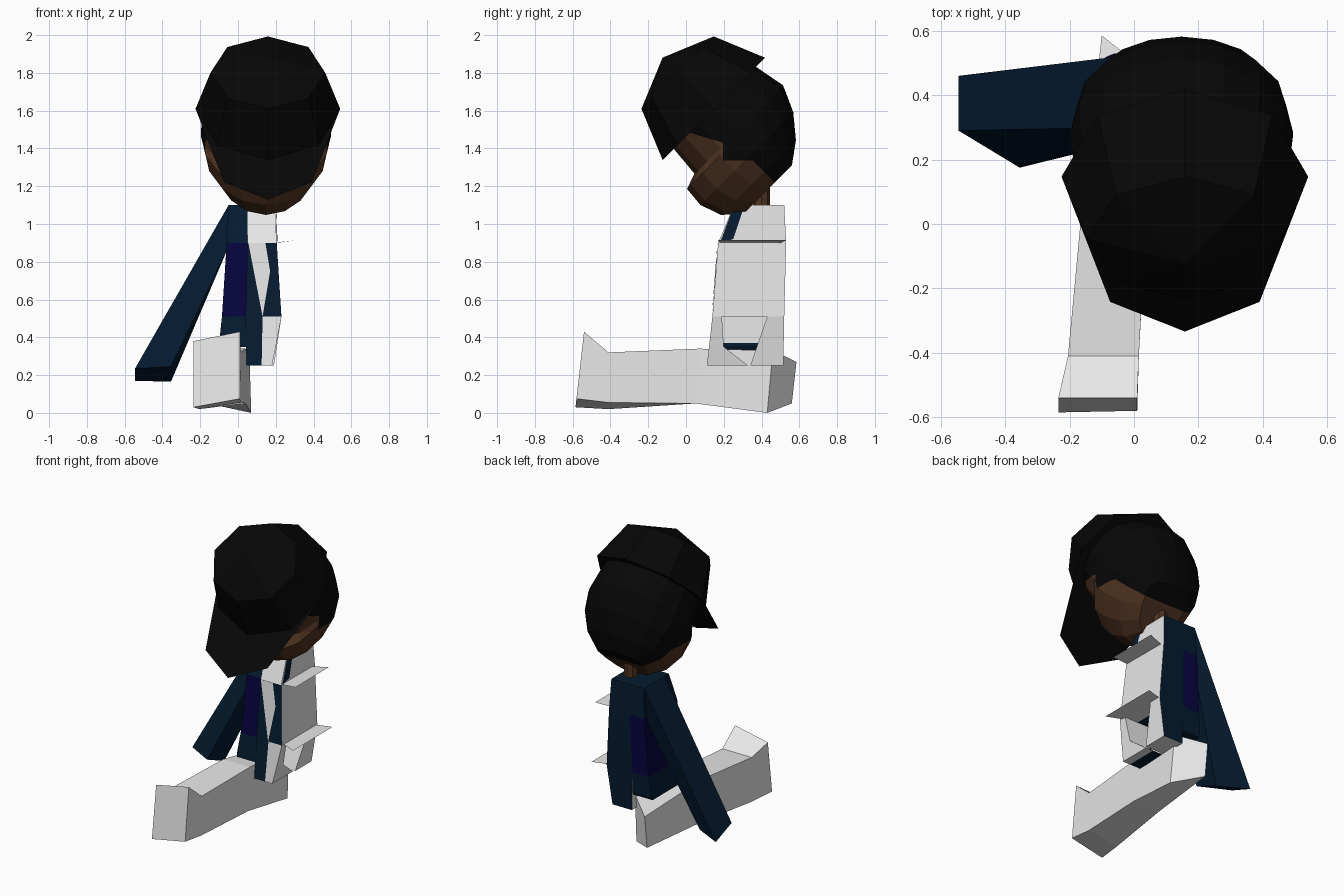
import bpy, bmesh, math
from mathutils import Vector

cube = bpy.data.objects.get("Cube")
if cube:
    bpy.data.objects.remove(cube)


def material(name, rgb):
    m = bpy.data.materials.new(name)
    m.use_nodes = True
    m.diffuse_color = (*rgb, 1)
    m.node_tree.nodes["Principled BSDF"].inputs["Base Color"].default_value = (*rgb, 1)
    return m


BLACK = material("cap black", (0.002, 0.002, 0.002))
SKIN = material("brown skin", (0.08, 0.034, 0.015))
NAVY = material("navy cloth", (0.0015, 0.011, 0.03))
PURPLE = material("purple cloth", (0.002, 0.001, 0.05))
WHITE = material("light grey cloth", (0.8, 0.8, 0.8))


def finish(name, bm, mats, rule=None):
    bmesh.ops.recalc_face_normals(bm, faces=bm.faces)
    bm.normal_update()
    if rule:
        for f in bm.faces:
            f.material_index = rule(f.calc_center_median(), f.normal)
    me = bpy.data.meshes.new(name)
    bm.to_mesh(me)
    bm.free()
    for m in mats:
        me.materials.append(m)
    bpy.context.collection.objects.link(bpy.data.objects.new(name, me))


def loft(rings):
    """Skin closed rings of equal length and close both ends."""
    bm = bmesh.new()
    rows = [[bm.verts.new(p) for p in r] for r in rings]
    n = len(rows[0])
    for a, b in zip(rows, rows[1:]):
        for i in range(n):
            j = (i + 1) % n
            bm.faces.new((a[i], a[j], b[j], b[i]))
    bm.faces.new(rows[0])
    bm.faces.new(rows[-1])
    return bm


def plate(name, points, mat):
    bm = bmesh.new()
    bm.faces.new([bm.verts.new(p) for p in points])
    finish(name, bm, [mat])


# Head frame, bowed forward by 45 degrees
S = math.sqrt(0.5)
CENTRE = Vector((0.158, 0.147, 1.61))
FWD, UP = Vector((0, -S, -S)), Vector((0, -S, S))


def head_point(x, f, u):
    return CENTRE + Vector((x, 0, 0)) + FWD * f + UP * u


# Head: rings of height, front depth, back depth and half width
profile = [(0.15, .25, .27, .28), (0, .30, .315, .33), (-.17, .315, .347, .345),
           (-.20, .40, .335, .345), (-.31, .41, .285, .325),
           (-.425, .37, .19, .26), (-.505, .28, .08, .16)]
angles = [math.tau * i / 16 for i in range(16)]
bm = loft([[head_point(w * math.cos(a) - 0.01,
                       math.sin(a) * (front if math.sin(a) > 0 else back), u)
            for a in angles] for u, front, back, w in profile])

# Hairline: cut along temple, sideburn, ear and nape, then colour by side
TEMPLE, SIDEBURN, EAR, NAPE = [(Vector((0, y, z)), Vector((0, ny, nz))) for y, z, ny, nz in (
    (.03, 1.48, .3, 1), (.195, 1.4, 1, 0), (.3, 1.335, 0, 1), (.36, 1.33, 1, 1))]
for co, no in (TEMPLE, SIDEBURN, EAR, NAPE):
    bmesh.ops.bisect_plane(bm, geom=bm.verts[:] + bm.edges[:] + bm.faces[:],
                           plane_co=co, plane_no=no)


def hair(c, n):
    temple, sideburn, ear, nape = [(c - co).dot(no) > 0
                                   for co, no in (TEMPLE, SIDEBURN, EAR, NAPE)]
    return int(temple or sideburn and (ear or nape))


finish("head", bm, [SKIN, BLACK], hair)

# Cap: eight-sided half dome with a flat brim
bm = bmesh.new()
R = 0.383
rim, mid = [[bm.verts.new(head_point(r * k * math.cos(a), r * math.sin(a), h))
             for a in (math.tau * i / 8 for i in range(8))]
            for r, h, k in ((R, 0, 1), (R * S, R * S, 1.12))]
pole = bm.verts.new(head_point(0, 0, R))
for i in range(8):
    j = (i + 1) % 8
    bm.faces.new((rim[i], rim[j], mid[j], mid[i]))
    bm.faces.new((mid[i], mid[j], pole))
bm.faces.new(rim)
finish("cap", bm, [BLACK])
plate("cap_brim", [head_point(x, f, 0) for x, f in
                   ((-R, 0), (-.232, .55), (0, .68), (.232, .55), (R, 0))], BLACK)

# Neck
bm = bmesh.new()
bmesh.ops.create_cone(bm, cap_ends=True, segments=8, radius1=0.045, radius2=0.045, depth=0.2)
bmesh.ops.translate(bm, verts=bm.verts, vec=(0.13, 0.4, 1.15))
finish("neck", bm, [SKIN])


def box_loft(*sections):
    """Loft of level rectangles given as z, x0, x1, y0, y1."""
    return loft([[(x0, y0, z), (x1, y0, z), (x1, y1, z), (x0, y1, z)]
                 for z, x0, x1, y0, y1 in sections])


# Right half of the jacket: purple middle, light lining on the open side
def right_half(c, n):
    if abs(n.z) > .8:
        return 0
    if .51 < c.z < .9:
        return 1
    return 2 if n.x > .8 and c.z < .51 else 0


finish("jacket_right", box_loft((1.1, -.05, .05, .255, .52), (.9, -.06, .05, .18, .53),
                                (.51, -.085, .04, .15, .52), (.37, -.1, .045, .13, .51),
                                (.35, -.1, .045, .13, .5)),
       [NAVY, PURPLE, WHITE], lambda c, n: 0 if c.z < .37 else right_half(c, n))


# Left half: two columns above the waist and open flaps below it
def left_inner(c, n):
    return int(n.y < -.5 and c.z > .9 or c.z < .51 and n.y > .1)


def left_outer(c, n):
    if n.y > .5 or n.z > .8:
        return 0
    return int(not (n.y < -.5 and .51 < c.z < .9))


finish("jacket_left_inner", box_loft((1.1, .05, .12, .255, .52), (.9, .05, .125, .17, .53),
                                     (.51, .04, .13, .14, .52)), [NAVY, WHITE], left_inner)
finish("jacket_left_outer", box_loft((1.1, .12, .195, .255, .52), (.9, .125, .205, .17, .53),
                                     (.51, .13, .23, .14, .52)), [NAVY, WHITE], left_outer)
finish("front_tail_inner", box_loft((.51, .04, .13, .14, .19), (.35, .043, .127, .122, .2),
                                    (.25, .045, .125, .11, .33)), [NAVY, WHITE], left_inner)
finish("front_tail_outer", box_loft((.51, .13, .23, .14, .19), (.35, .127, .2, .122, .2),
                                    (.25, .125, .18, .11, .33)), [WHITE])
finish("back_tail", box_loft((.51, .04, .23, .43, .52), (.25, .045, .19, .34, .515)),
       [NAVY, WHITE], lambda c, n: int(n.y < .5))

# Shirt opening and lapel edge
plate("shirt_opening", [(.055, .166, .9), (.145, .166, .9), (.17, .158, .75),
                        (.13, .136, .51)], WHITE)
plate("lapel_edge", [(.207, .18, .9), (.209, .25, .92), (.2, .31, 1.1),
                     (.2, .255, 1.1)], NAVY)

# Loose flaps on the open side
for name, z, x, y0, y1, tilt in (("upper_flap", .9, .31, .17, .53, .014),
                                 ("lower_flap", .51, .33, .12, .54, 0)):
    plate(name, [(.18, .18, z), (x, y0, z + tilt), (x, y1, z + tilt), (.2, .5, z)], WHITE)

# Right arm
finish("right_arm", loft([
    [(-.05, .30, 1.1), (-.05, .52, 1.1), (-.05, .50, .88), (-.05, .25, .88)],
    [(-.545, .29, .235), (-.545, .46, .17), (-.355, .36, .165), (-.355, .175, .245)]]), [NAVY])

# Right leg, stretched forward, with an upturned toe and a slanted hip end
leg = [[(-.235, -.585, .03), (.01, -.58, .075), (.01, -.54, .43), (-.235, -.54, .38)],
       [(-.205, -.41, .02), (.015, -.41, .055), (.015, -.41, .32), (-.205, -.41, .32)],
       [(-.16, .05, .05), (.04, .05, .05), (.04, .07, .34), (-.16, .07, .34)],
       [(-.1, .56, .05), (.07, .43, 0), (.06, .46, .33), (-.1, .585, .27)]]
finish("right_leg", loft(leg), [WHITE])
